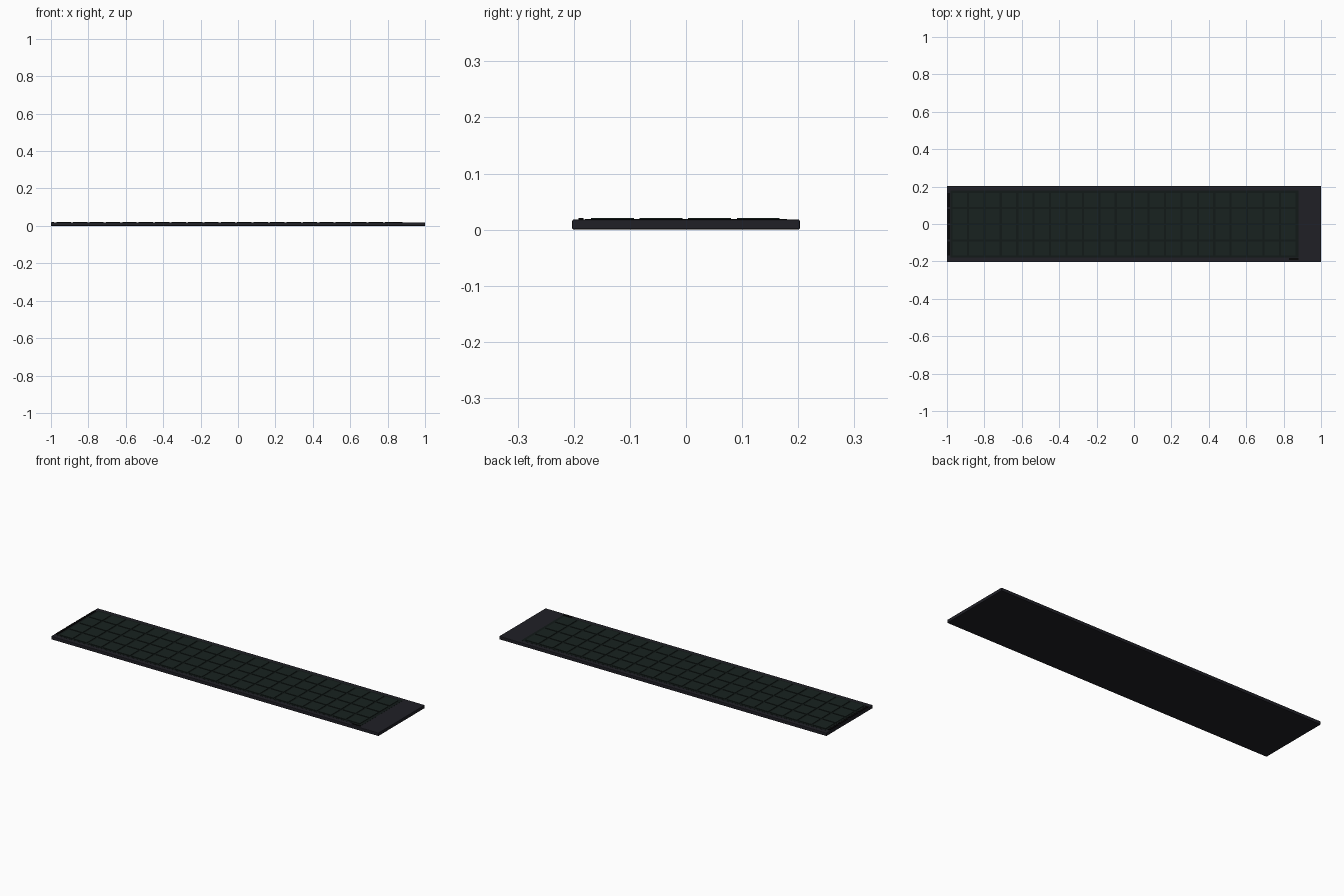
import bpy

if "Cube" in bpy.data.objects:
    bpy.data.objects.remove(bpy.data.objects["Cube"])


def material(name, rgb):
    m = bpy.data.materials.new(name)
    m.diffuse_color = (*rgb, 1)
    m.use_nodes = True
    m.node_tree.nodes["Principled BSDF"].inputs["Base Color"].default_value = m.diffuse_color
    return m


FRAME = material("dark_frame", (0.014, 0.014, 0.019))
BACK = material("backing", (0.006, 0.010, 0.009))
CELL = material("dark_green", (0.009, 0.016, 0.014))
BLACK = material("black", (0.002, 0.002, 0.002))


def box(name, x0, x1, y0, y1, z0, z1, mat, bevel=0):
    bpy.ops.mesh.primitive_cube_add(size=1, location=((x0 + x1) / 2, (y0 + y1) / 2, (z0 + z1) / 2))
    o = bpy.context.object
    o.name = name
    o.scale = (x1 - x0, y1 - y0, z1 - z0)
    bpy.ops.object.transform_apply(location=False, rotation=False, scale=True)
    o.data.materials.append(mat)
    if bevel:
        b = o.modifiers.new("edge", 'BEVEL')
        b.width = bevel
        b.segments = 2
    return o


def array(o, count, axis, step):
    a = o.modifiers.new("repeat", 'ARRAY')
    a.count = count
    a.use_relative_offset = False
    a.use_constant_offset = True
    a.constant_offset_displace = [step if i == axis else 0 for i in range(3)]


# Slab body
box("body", -1, 1, -0.203, 0.203, 0, 0.018, FRAME, 0.003)

# Thin green-black backing under the cells
box("cell_backing", -0.98, 0.88, -0.18, 0.18, 0.017, 0.0185, BACK)

# Grid of raised cells
P = 0.0865
cell = box("cells", -0.97, -0.97 + 0.0765, -0.169, -0.0925, 0.0175, 0.0205, CELL)
array(cell, 21, 0, 0.0878)
array(cell, 4, 1, P)

# Black contact tabs along the left end
tabs = box("end_tabs", -0.996, -0.984, -0.169, -0.0925, 0.017, 0.021, BLACK)
array(tabs, 4, 1, P)

# Small connector near the right front corner
box("connector", 0.83, 0.88, -0.192, -0.183, 0.017, 0.0205, BLACK)
